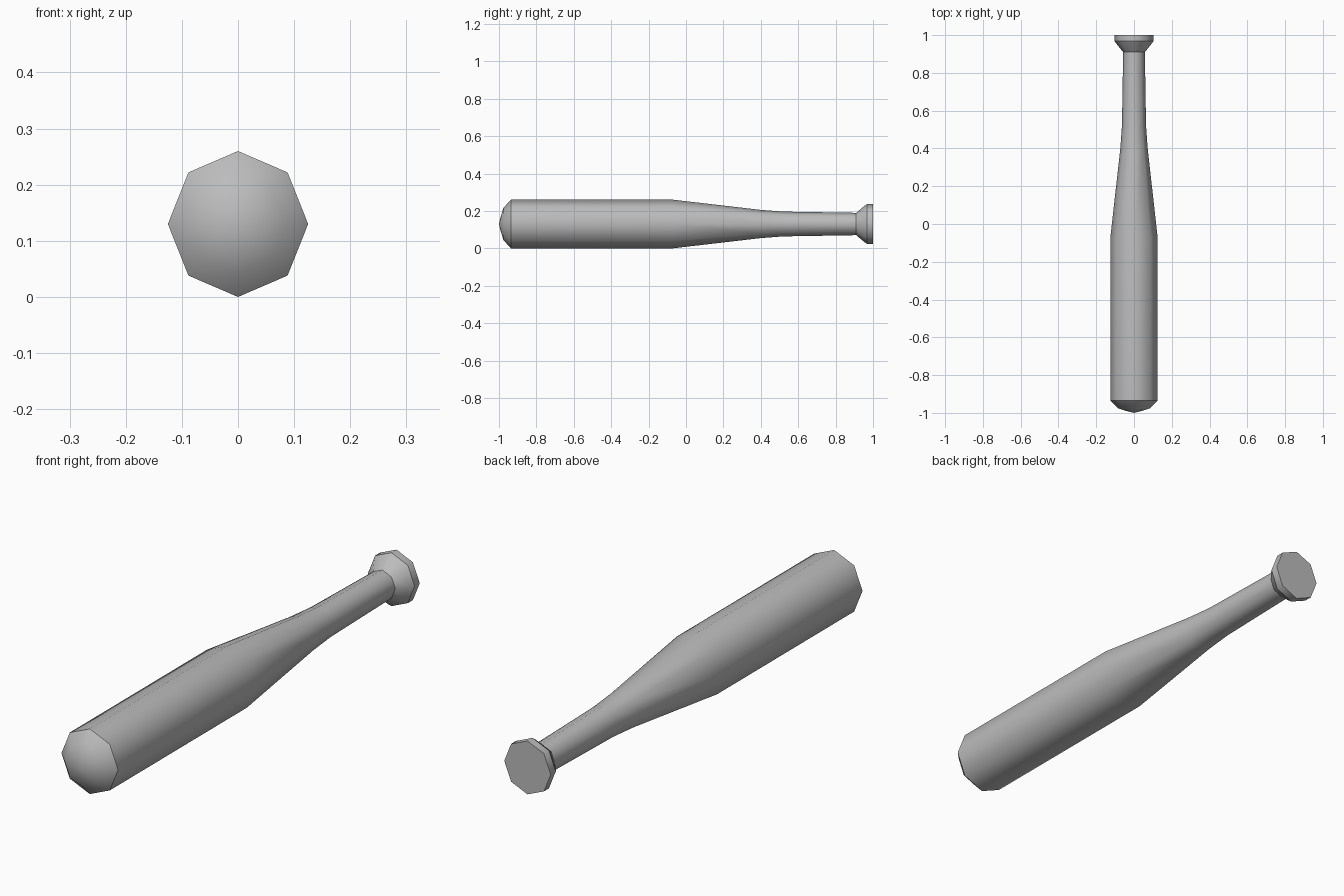
import bpy, bmesh, math

cube = bpy.data.objects.get("Cube")
if cube:
    bpy.data.objects.remove(cube, do_unlink=True)

SIDES = 8
RX, RZ = 0.125, 0.13       # barrel half width and half height

grey = bpy.data.materials.new("plain grey")
grey.use_nodes = True
colour = (0.5, 0.5, 0.5, 1)
grey.diffuse_color = colour
grey.node_tree.nodes["Principled BSDF"].inputs["Base Color"].default_value = colour


def lathe(name, profile, sharp_rings):
    """Turn (y, radius fraction) pairs around the long axis; zero radius makes a tip."""
    bm = bmesh.new()
    rings = []
    for y, r in profile:
        count = SIDES if r else 1
        ring = []
        for i in range(count):
            a = math.tau * i / SIDES
            ring.append(bm.verts.new((RX * r * math.sin(a), y, RZ + RZ * r * math.cos(a))))
        rings.append(ring)
    for a, b in zip(rings, rings[1:]):
        for i in range(SIDES):
            j = (i + 1) % SIDES
            corners = [a[i % len(a)], a[j % len(a)], b[j % len(b)], b[i % len(b)]]
            bm.faces.new(list(dict.fromkeys(corners)))
    # Flat butt cap
    if len(rings[-1]) > 1:
        bm.faces.new(rings[-1])
    bmesh.ops.recalc_face_normals(bm, faces=bm.faces)
    for face in bm.faces:
        face.smooth = True
    for k in sharp_rings:
        for i in range(SIDES):
            bm.edges.get((rings[k][i], rings[k][(i + 1) % SIDES])).smooth = False
    mesh = bpy.data.meshes.new(name)
    bm.to_mesh(mesh)
    bm.free()
    mesh.materials.append(grey)
    obj = bpy.data.objects.new(name, mesh)
    bpy.context.collection.objects.link(obj)


# Domed tip, barrel, taper, handle and knob in one turned piece
lathe("bat", [
    (-1.0, 0), (-0.99, 0.32), (-0.975, 0.68), (-0.935, 1),
    (-0.07, 1), (0.4, 0.58), (0.52, 0.51), (0.91, 0.46),
    (0.95, 0.72), (0.968, 0.82), (1.0, 0.82),
], sharp_rings=[3, 7, 9, 10])
